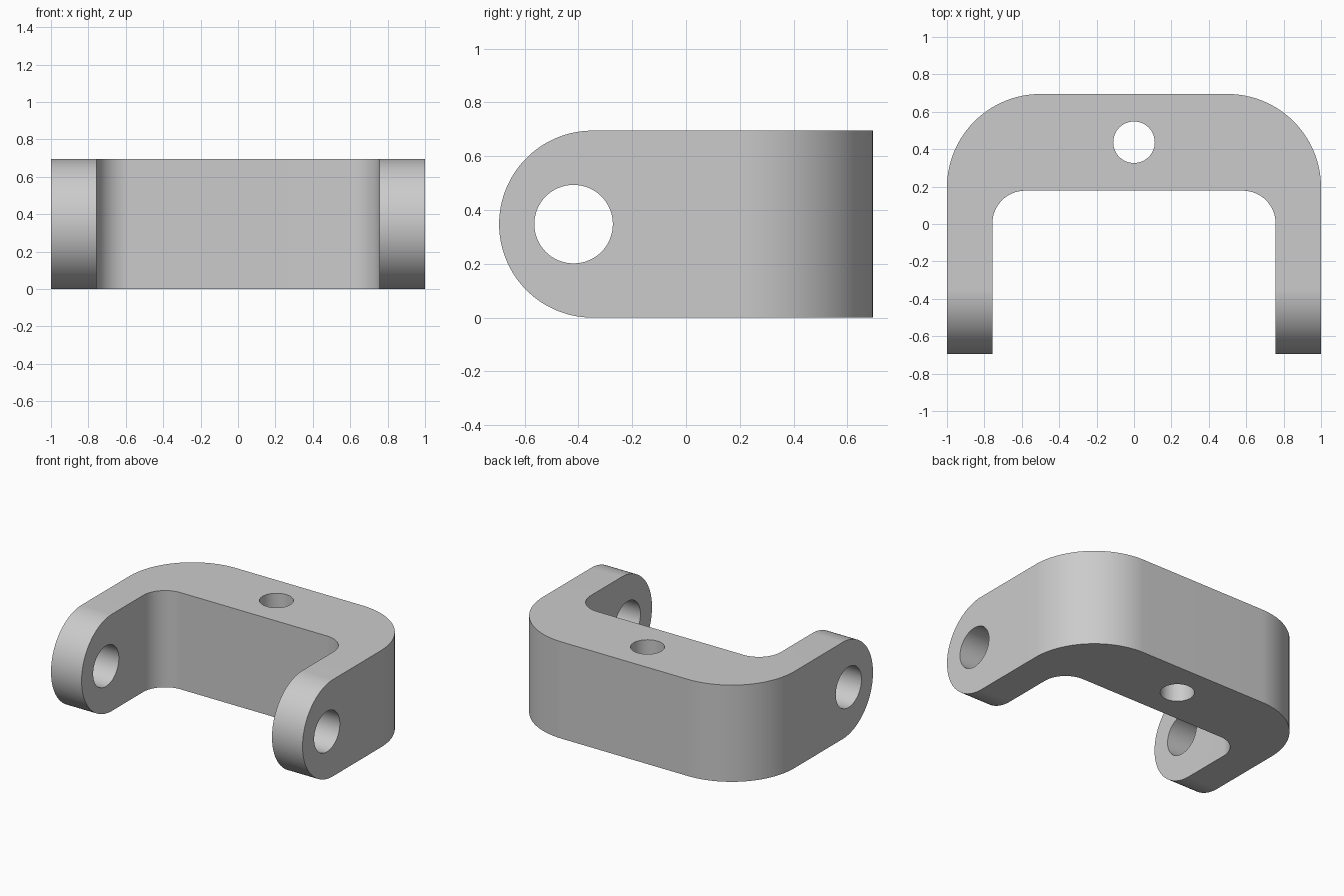
import bpy, bmesh
from math import pi, sin, cos, radians
from mathutils import Vector, Matrix

cube = bpy.data.objects.get("Cube")
if cube:
    bpy.data.objects.remove(cube, do_unlink=True)

HALF_Y = 0.695     # half depth, equal to the height
HEIGHT = 0.695
INNER_X = 0.757    # inner face of each arm
INNER_Y = 0.178    # inner face of the bridge


def arc(cx, cy, r, start, end, steps=32):
    angles = [radians(start + (end - start) * i / steps) for i in range(steps + 1)]
    return [(cx + r * cos(a), cy + r * sin(a)) for a in angles]


def prism(name, points, vector):
    """Solid made by sweeping a closed outline along a vector."""
    bm = bmesh.new()
    face = bm.faces.new([bm.verts.new(p) for p in points])
    swept = bmesh.ops.extrude_face_region(bm, geom=[face])
    verts = [v for v in swept["geom"] if isinstance(v, bmesh.types.BMVert)]
    bmesh.ops.translate(bm, verts=verts, vec=Vector(vector))
    bmesh.ops.recalc_face_normals(bm, faces=bm.faces)
    return finish(name, bm)


def cylinder(name, centre, radius, length, axis):
    bm = bmesh.new()
    turn = Matrix.Rotation(pi / 2, 4, "Y") if axis == "X" else Matrix()
    bmesh.ops.create_cone(bm, cap_ends=True, segments=64, radius1=radius, radius2=radius,
                          depth=length, matrix=Matrix.Translation(centre) @ turn)
    return finish(name, bm)


def finish(name, bm):
    mesh = bpy.data.meshes.new(name)
    bm.to_mesh(mesh)
    bm.free()
    obj = bpy.data.objects.new(name, mesh)
    bpy.context.collection.objects.link(obj)
    return obj


def boolean(target, tool, operation):
    tool.hide_render = True
    mod = target.modifiers.new(tool.name, "BOOLEAN")
    mod.operation, mod.solver, mod.object = operation, "EXACT", tool
    bpy.context.view_layer.objects.active = target
    bpy.ops.object.modifier_apply(modifier=mod.name)
    bpy.data.objects.remove(tool, do_unlink=True)


# U-shaped bracket: right half of the plan, then its mirror image
outer, inner = 0.5, 0.175
half = [(INNER_X, -HALF_Y), (1, -HALF_Y)]
half += arc(1 - outer, HALF_Y - outer, outer, 0, 90)
hollow = arc(INNER_X - inner, INNER_Y - inner, inner, 90, 0)
plan = half + [(-x, y) for x, y in reversed(half)]
plan += [(-x, y) for x, y in reversed(hollow)] + hollow
bracket = prism("clevis_bracket", [(x, y, 0) for x, y in plan], (0, 0, HEIGHT))

# Round the arm ends by intersecting with the side profile
r = HEIGHT / 2
side = arc(r - HALF_Y, r, r, 90, 270, 64) + [(1, 0), (1, HEIGHT)]
# Flat top and bottom lie just clear of the bracket faces
side = [(y, r + (z - r) * 1.0005) for y, z in side]
boolean(bracket, prism("arm_end_profile", [(-1.2, y, z) for y, z in side], (2.4, 0, 0)), "INTERSECT")

# Pivot pin hole through both arms, bolt hole through the bridge
boolean(bracket, cylinder("pin_hole", (0, -0.418, r), 0.146, 3, "X"), "DIFFERENCE")
boolean(bracket, cylinder("bolt_hole", (0, 0.437, r), 0.111, 2, "Z"), "DIFFERENCE")

# Plain grey metal
grey = bpy.data.materials.new("plain_grey")
grey.use_nodes = True
colour = (0.6, 0.6, 0.6, 1)
grey.diffuse_color = colour
grey.node_tree.nodes["Principled BSDF"].inputs["Base Color"].default_value = colour
bracket.data.materials.clear()
bracket.data.materials.append(grey)

bpy.ops.object.select_all(action="DESELECT")
bracket.select_set(True)
bpy.context.view_layer.objects.active = bracket
bpy.ops.object.shade_smooth_by_angle(angle=radians(30))
